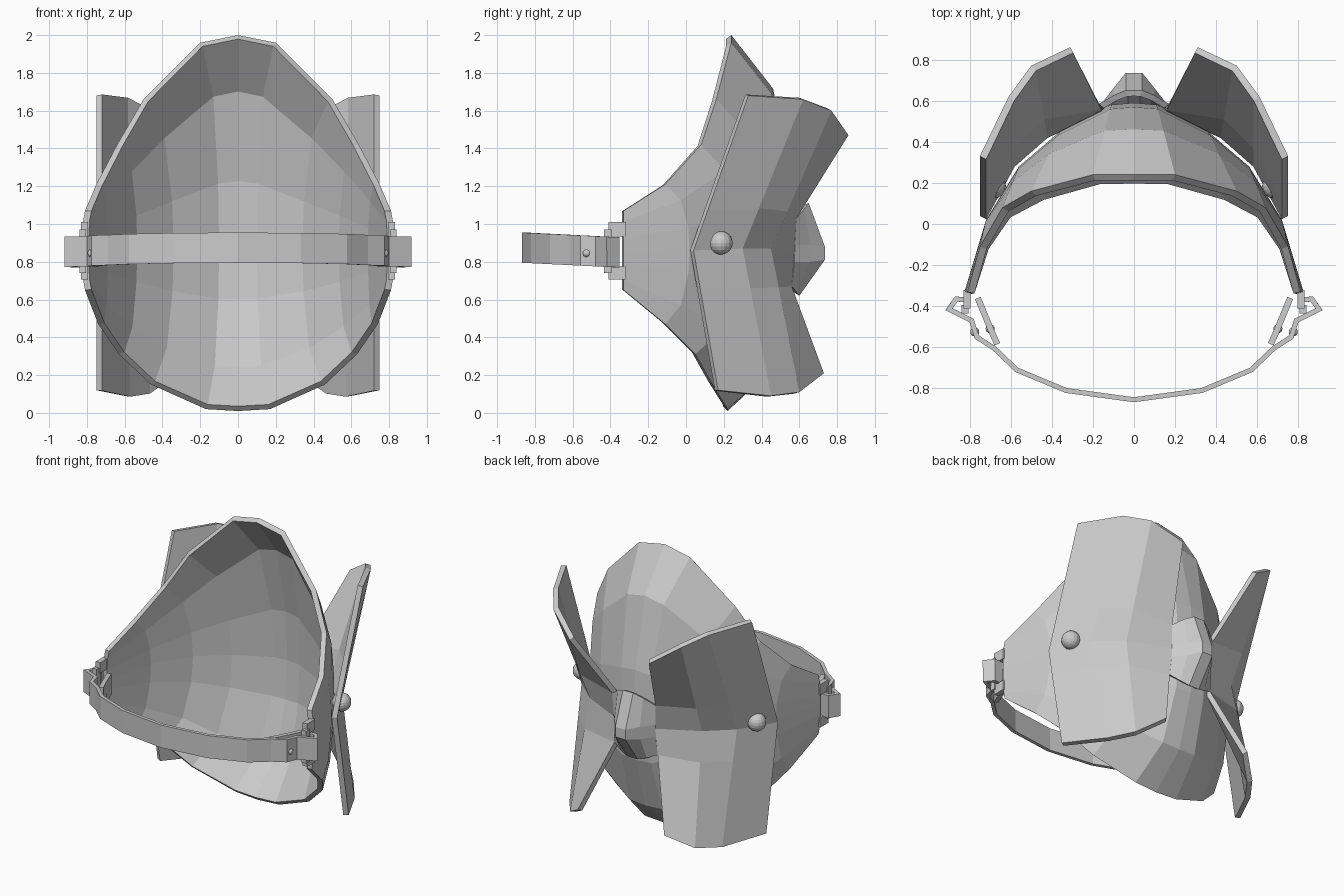
import bpy, bmesh
from mathutils import Vector

if "Cube" in bpy.data.objects:
    bpy.data.objects.remove(bpy.data.objects["Cube"])


def make(name, verts, faces, thick=0, offset=-1, mirror=True):
    me = bpy.data.meshes.new(name)
    me.from_pydata([tuple(v) for v in verts], [], faces)
    ob = bpy.data.objects.new(name, me)
    bpy.context.collection.objects.link(ob)
    if mirror:
        m = ob.modifiers.new("mirror", 'MIRROR')
        m.use_clip = True
        m.merge_threshold = 0.002
    if thick:
        s = ob.modifiers.new("solidify", 'SOLIDIFY')
        s.thickness = thick
        s.offset = offset
        s.use_even_offset = True
    return ob


def sheet(name, cols, thick, offset=-1):
    """Skin of quads; columns run outward in +x, each listed top to bottom."""
    n = len(cols[0])
    verts = [p for c in cols for p in c]
    faces = [(c * n + r, (c + 1) * n + r, (c + 1) * n + r + 1, c * n + r + 1)
             for c in range(len(cols) - 1) for r in range(n - 1)]
    return make(name, verts, faces, thick, offset)


def ribbon(name, path, thick, height=0.16, offset=0):
    cols = []
    for x, y in path:
        z = 0.85 - 0.05 * (y + 0.36)   # band rises gently towards the far side
        cols.append([(x, y, z + height / 2), (x, y, z - height / 2)])
    return sheet(name, cols, thick, offset)


def box(name, lo, hi):
    x0, y0, z0 = lo
    x1, y1, z1 = hi
    v = [(x, y, z) for x in (x0, x1) for y in (y0, y1) for z in (z0, z1)]
    f = [(0, 1, 3, 2), (4, 6, 7, 5), (0, 4, 5, 1), (2, 3, 7, 6), (0, 2, 6, 4), (1, 5, 7, 3)]
    return make(name, v, f)


def ball(name, loc, radius, scale=(1, 1, 1)):
    for side, s in (("right", 1), ("left", -1)):
        bpy.ops.mesh.primitive_uv_sphere_add(segments=16, ring_count=10, radius=radius,
                                             location=(loc[0] * s, loc[1], loc[2]))
        ob = bpy.context.object
        ob.name = name + "_" + side
        ob.scale = scale


# Domed shell: each column is (top rim, middle, bottom rim)
spines = [
    ((0, .24, 2.0), (0, .59, .87), (0, .22, .01)),
    ((.20, .24, 1.96), (.11, .58, .87), (.17, .22, .02)),
    ((.50, .16, 1.66), (.36, .45, .87), (.46, .14, .15)),
    ((.64, .08, 1.42), (.56, .28, .87), (.63, .05, .31)),
    ((.75, -.11, 1.21), (.72, .02, .87), (.74, -.11, .47)),
    ((.81, -.33, 1.07), (.825, -.33, .86), (.81, -.33, .65)),
]
bulge = [(0, 0), (.25, .63), (.68, .94)]     # (height share, depth share)
cols = []
for top, mid, bot in spines:
    def blend(rim, h, d):
        p = Vector(rim).lerp(Vector(mid), d)
        p.z = rim[2] + (mid[2] - rim[2]) * h
        return p
    cols.append([blend(top, *b) for b in bulge] + [Vector(mid)]
                + [blend(bot, *b) for b in reversed(bulge)])
sheet("shell", cols, 0.035)

# Swept chevron wings: (top, middle, bottom) from inner edge to outer edge
wing = [
    ((.31, .86, 1.47), (.16, .575, .86), (.34, .73, .21)),
    ((.50, .77, 1.60), (.44, .45, .87), (.49, .60, .11)),
    ((.61, .62, 1.66), (.61, .30, .87), (.60, .45, .09)),
    ((.75, .33, 1.68), (.75, .04, .86), (.75, .17, .12)),
]
cols = []
for i, (t, m, b) in enumerate(wing):
    t, m, b = map(Vector, (t, m, b))
    up, dn = m.lerp(t, .27), m.lerp(b, .27)
    if i == 0:                                # inner edge stays upright at the hub
        up, dn = Vector((.17, .585, 1.03)), Vector((.17, .56, .67))
    cols.append([t, up, m, dn, b])
sheet("wing_plates", cols, 0.035)

# Raised faceted hub joining the wings
sheet("centre_hub", [
    [(0, .65, 1.11), (0, .735, .88), (0, .735, .81), (0, .60, .62)],
    [(.04, .65, 1.11), (.04, .735, .88), (.04, .735, .81), (.04, .60, .62)],
    [(.10, .625, 1.08), (.10, .66, .89), (.10, .655, .80), (.10, .585, .64)],
    [(.17, .585, 1.03), (.165, .577, .89), (.165, .574, .80), (.17, .56, .67)],
], 0.03)

# Wing rivets
ball("wing_rivet", (.685, .185, .90), .062)

# Strap, with hooked ends and folded inner flaps
ribbon("strap", [(0, -.855), (.33, -.81), (.57, -.71), (.68, -.605), (.765, -.55),
                 (.79, -.47), (.90, -.415), (.865, -.365), (.805, -.37)], 0.024)
ribbon("strap_flap", [(.665, -.585), (.69, -.53), (.76, -.36)], 0.03, .15)
ball("strap_rivet", (.70, -.51, .845), .022)
ball("strap_outer_rivet", (.775, -.525, .845), .022)

# Shell end lugs and the bar that holds the strap
box("lug_upper", (.795, -.41, .935), (.83, -.32, 1.01))
box("lug_lower", (.795, -.41, .705), (.83, -.32, .775))
box("strap_bar", (.805, -.435, .74), (.84, -.395, .97))
